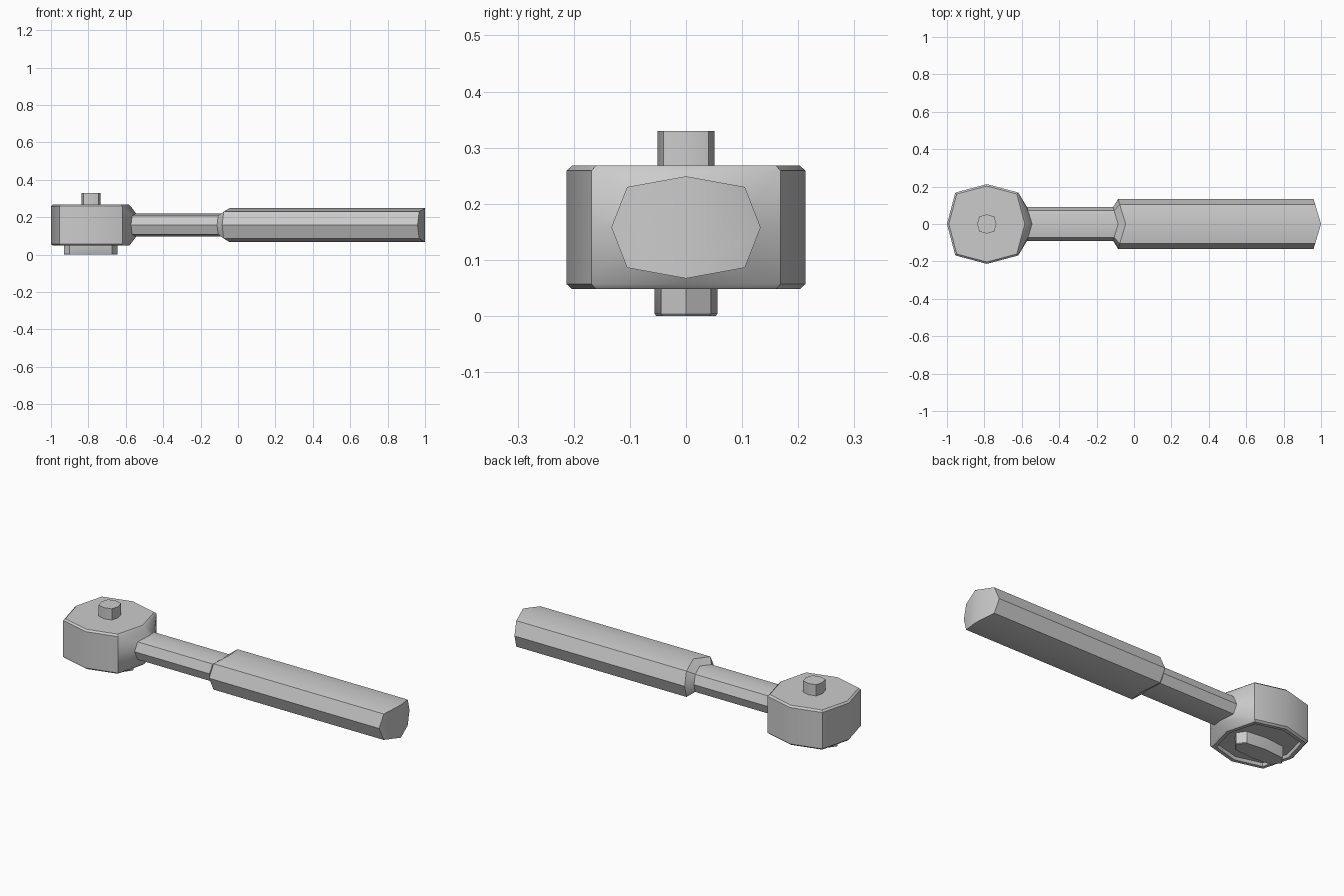
import bpy, bmesh, math

if "Cube" in bpy.data.objects:
    bpy.data.objects.remove(bpy.data.objects["Cube"])

CX, ZC = -0.787, 0.158
# Squarish octagon shared by every part (unit size, vertex 0 on +u)
OCT = [(1, 0), (.79, .79), (0, 1), (-.79, .79), (-1, 0), (-.79, -.79), (0, -1), (.79, -.79)]


def flat_ring(bm, rx, ry, z):
    return [bm.verts.new((CX + u * rx, v * ry, z)) for u, v in OCT]


def shaft_ring(bm, x, ry, rz):
    # starts at the top, runs to +y; ends sweep back with |y|
    return [bm.verts.new((x - 0.3 * abs(v * ry), v * ry, ZC + u * rz)) for u, v in OCT]


def bridge(bm, a, b, skip=()):
    for i in range(8):
        if i not in skip:
            j = (i + 1) % 8
            bm.faces.new((a[i], a[j], b[j], b[i]))


def finish(bm, name):
    bmesh.ops.recalc_face_normals(bm, faces=bm.faces[:])
    me = bpy.data.meshes.new(name)
    bm.to_mesh(me)
    bm.free()
    ob = bpy.data.objects.new(name, me)
    bpy.context.collection.objects.link(ob)
    bpy.ops.object.select_all(action='DESELECT')
    ob.select_set(True)
    bpy.context.view_layer.objects.active = ob
    bpy.ops.object.shade_smooth_by_angle(angle=math.radians(35))
    return ob


def stacked(name, sections):
    bm = bmesh.new()
    rings = [flat_ring(bm, *s) for s in sections]
    for a, b in zip(rings, rings[1:]):
        bridge(bm, a, b)
    bm.faces.new(rings[0])
    bm.faces.new(rings[-1])
    return finish(bm, name)


# Head, neck and handle as one body
bm = bmesh.new()
R = 0.213
floor, lip, edge, low, mid, high, top = [
    flat_ring(bm, r, r, z) for r, z in
    ((.178, .064), (.184, .048), (.203, .048), (R, .057), (R, ZC), (R, .259), (.203, .268))]
bm.faces.new(floor)
bm.faces.new(top)
bridge(bm, floor, lip)
bridge(bm, lip, edge)
bridge(bm, edge, low)
bridge(bm, low, mid, skip=(0, 7))
bridge(bm, mid, high, skip=(0, 7))
bridge(bm, high, top)
bm.verts.remove(mid[0])

# Opening in the head flows into the neck, collar and grip
loop = [high[0], high[1], mid[1], low[1], low[0], low[7], mid[7], high[7]]
for x, ry, rz in ((-.545, .09, .062), (-.085, .09, .062), (-.045, .133, .091), (1, .133, .091)):
    nxt = shaft_ring(bm, x, ry, rz)
    bridge(bm, loop, nxt)
    loop = nxt
bm.faces.new(loop[0:5])
bm.faces.new(loop[4:8] + loop[0:1])
finish(bm, "ratchet_body")

# Drive peg on top
stacked("drive_peg", ((.051, .051, .25), (.051, .051, .33)))

# Direction lever underneath
stacked("direction_lever", ((.141, .053, 0), (.144, .056, .004), (.144, .056, .07)))
